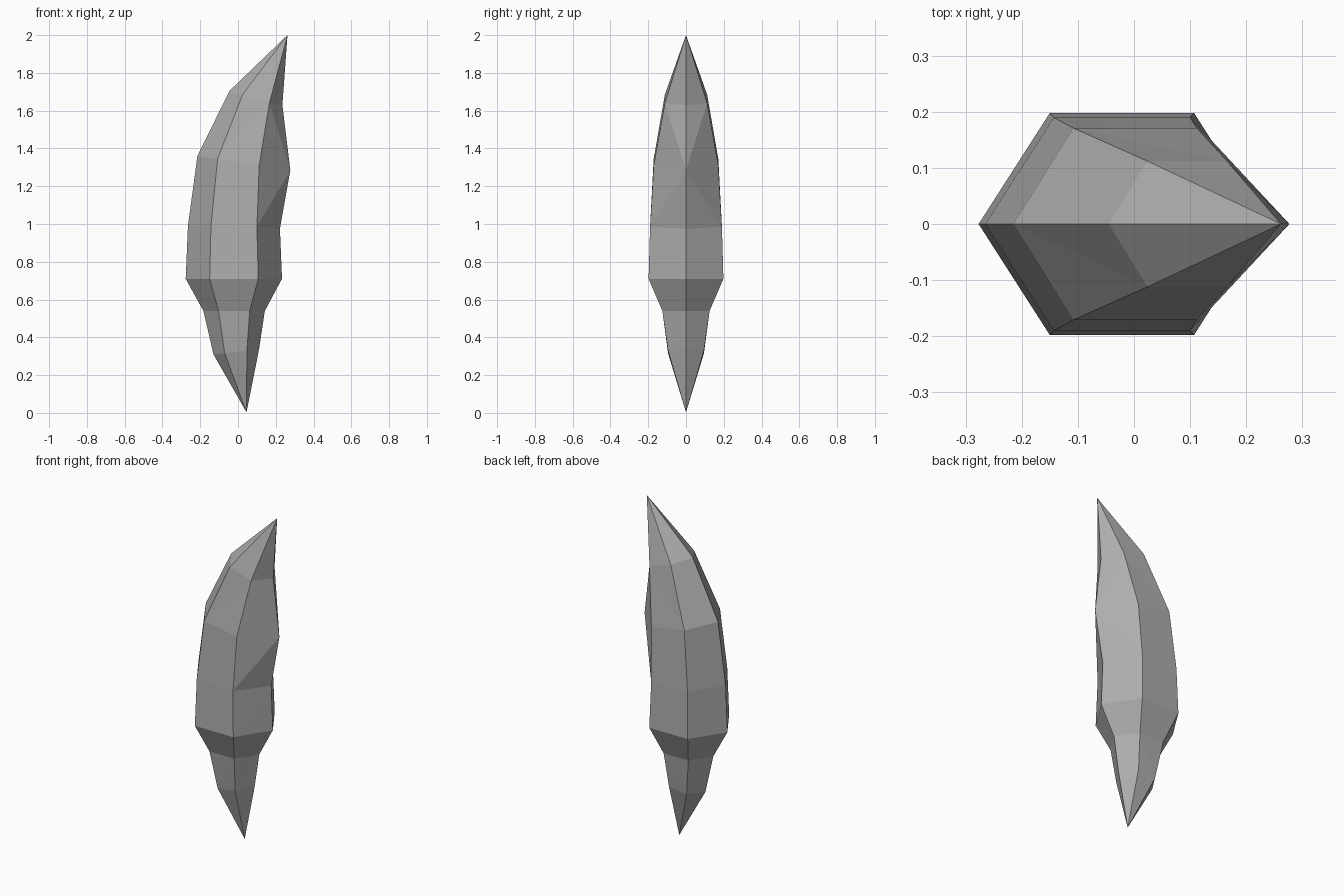
import bpy, bmesh

if "Cube" in bpy.data.objects:
    bpy.data.objects.remove(bpy.data.objects["Cube"])

# Six-sided cross-sections, bottom to top:
# (half depth, (x, z) of left ridge, left shoulder, right shoulder, right ridge)
rings = [
    (0.095, (-0.13, 0.31), (-0.07, 0.315), (0.047, 0.33), (0.112, 0.34)),
    (0.125, (-0.183, 0.54), (-0.103, 0.54), (0.062, 0.54), (0.142, 0.54)),
    (0.198, (-0.277, 0.71), (-0.15, 0.71), (0.107, 0.71), (0.233, 0.71)),
    (0.19, (-0.265, 0.99), (-0.143, 0.99), (0.1, 0.985), (0.222, 0.975)),
    (0.171, (-0.215, 1.36), (-0.108, 1.345), (0.112, 1.31), (0.277, 1.285)),
    (0.112, (-0.045, 1.705), (0.024, 1.685), (0.166, 1.64), (0.235, 1.63)),
]

bm = bmesh.new()


def add_ring(d, left, ls, rs, right):
    pts = [(left, 0), (ls, -d), (rs, -d), (right, 0), (rs, d), (ls, d)]
    return [bm.verts.new((p[0], y, p[1])) for p, y in pts]


loops = [add_ring(*r) for r in rings]

# Side facets, split symmetrically front and back; above the bulge of the
# right ridge the right-hand split turns the other way
for k, (a, b) in enumerate(zip(loops, loops[1:])):
    for i in range(6):
        j = (i + 1) % 6
        rising = i < 3
        if k == 4 and i in (2, 3):
            rising = not rising
        if rising:
            bm.faces.new((a[i], a[j], b[j]))
            bm.faces.new((a[i], b[j], b[i]))
        else:
            bm.faces.new((a[i], a[j], b[i]))
            bm.faces.new((a[j], b[j], b[i]))

# Pointed ends
for ring, tip in ((loops[0], (0.045, 0, 0.003)), (loops[-1], (0.262, 0, 2.0))):
    v = bm.verts.new(tip)
    for i in range(6):
        bm.faces.new((ring[i], ring[(i + 1) % 6], v))

bmesh.ops.recalc_face_normals(bm, faces=bm.faces)
mesh = bpy.data.meshes.new("crystal_shard")
bm.to_mesh(mesh)
bm.free()

# Dark grey stone
stone = bpy.data.materials.new("dark_stone")
stone.diffuse_color = (0.42, 0.42, 0.42, 1)
stone.use_nodes = True
stone.node_tree.nodes["Principled BSDF"].inputs["Base Color"].default_value = stone.diffuse_color
mesh.materials.append(stone)

shard = bpy.data.objects.new("crystal_shard", mesh)
bpy.context.collection.objects.link(shard)
